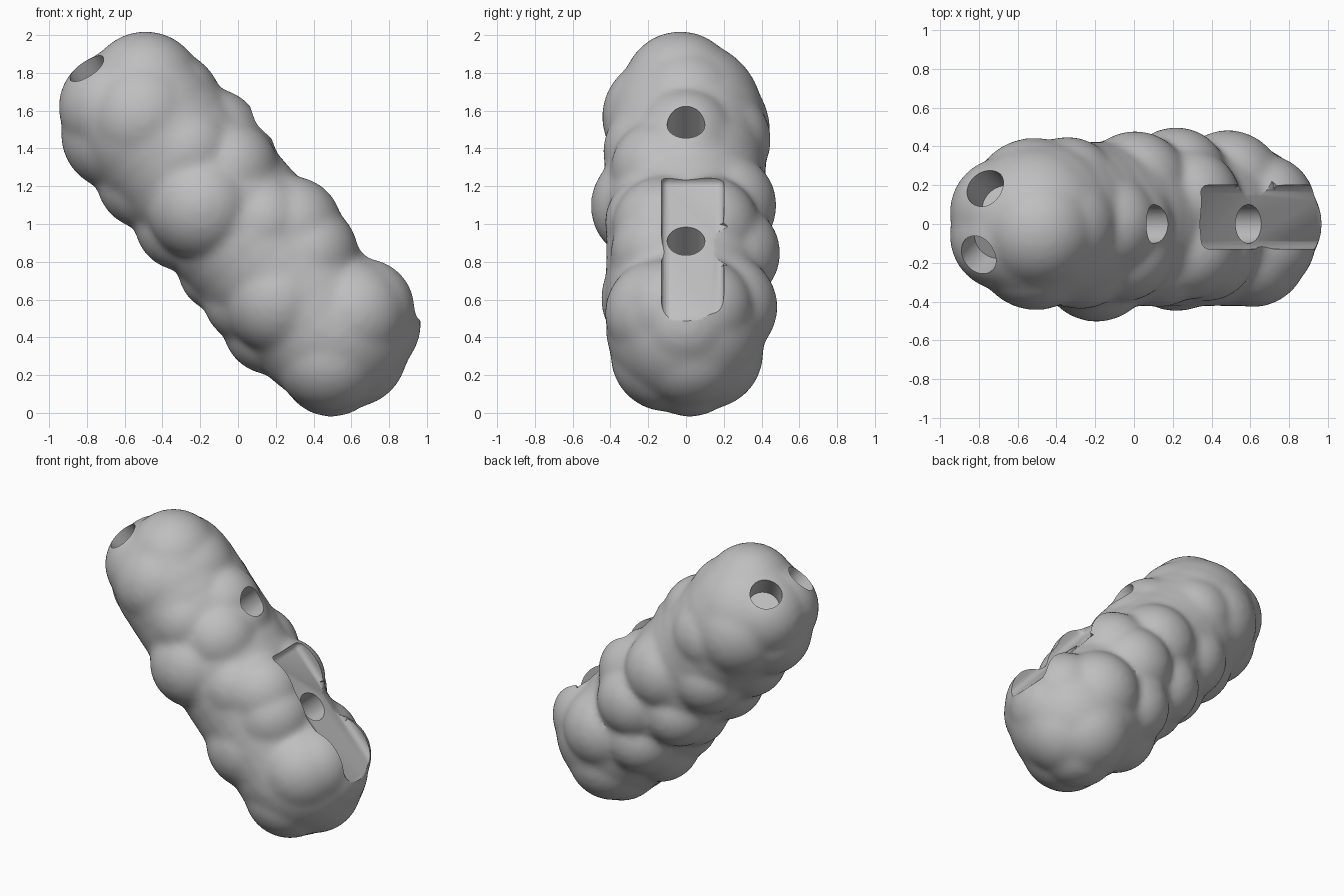
import bpy
import bmesh
from mathutils import Matrix, Vector

if "Cube" in bpy.data.objects:
    bpy.data.objects.remove(bpy.data.objects["Cube"], do_unlink=True)

# Slanted frame: along the body, outward from its upper side, and sideways
ALONG = Vector((0.665, 0, -0.747))
OUT = Vector((0.747, 0, 0.665))
SIDE = Vector((0, 1, 0))
CENTRE = Vector((0, 0, 1))


def place(along, out, side):
    return CENTRE + ALONG * along + OUT * out + SIDE * side


def add_ball(bm, along, out, side, radius):
    bmesh.ops.create_icosphere(bm, subdivisions=4, radius=radius,
                               matrix=Matrix.Translation(place(along, out, side)))


def make_object(name, bm):
    mesh = bpy.data.meshes.new(name)
    bmesh.ops.recalc_face_normals(bm, faces=bm.faces)
    bm.to_mesh(mesh)
    bm.free()
    obj = bpy.data.objects.new(name, mesh)
    bpy.context.collection.objects.link(obj)
    return obj


def apply_modifier(obj, kind, **settings):
    modifier = obj.modifiers.new(kind.title(), kind)
    for key, value in settings.items():
        setattr(modifier, key, value)
    bpy.ops.object.select_all(action="DESELECT")
    bpy.context.view_layer.objects.active = obj
    obj.select_set(True)
    bpy.ops.object.modifier_apply(modifier=modifier.name)


def carve(obj, cutter):
    cutter.hide_render = True
    bpy.context.view_layer.update()
    apply_modifier(obj, "BOOLEAN", operation="DIFFERENCE", solver="EXACT", object=cutter)
    bpy.data.objects.remove(cutter, do_unlink=True)


def round_cutter(name, point, direction, radius, depth):
    # Cylinder sunk below a surface point, reaching well outside it
    reach = 0.3
    axis = Vector(direction).normalized()
    bm = bmesh.new()
    matrix = Matrix.Translation(Vector(point) + axis * (reach - depth) / 2)
    matrix = matrix @ axis.to_track_quat("Z", "Y").to_matrix().to_4x4()
    bmesh.ops.create_cone(bm, cap_ends=True, segments=32, radius1=radius,
                          radius2=radius, depth=reach + depth, matrix=matrix)
    return make_object(name, bm)


# Lumps: along, out, side, radius
top_end_lumps = [
    (-.76, 0, 0, .41), (-.86, .11, -.03, .305), (-.78, -.16, 0, .3),
    (-.72, .12, 0, .31), (-.72, -.05, .12, .325), (-.76, 0, -.13, .315),
]
bottom_end_lumps = [
    (.75, .02, 0, .425), (.89, -.13, .02, .27), (.9, 0, .02, .3),
    (.85, .16, 0, .285),
]
upper_lumps = [(-.43, .2, 0, .265), (-.29, .18, 0, .265)]
lower_lumps = [
    (-.5, -.2, 0, .27), (-.2, -.21, -.03, .26), (.12, -.22, .04, .235),
    (.33, -.2, -.03, .26), (.52, -.22, .03, .265),
]
front_lumps = [
    (-.47, .05, -.17, .27), (-.2, -.08, -.21, .295), (.08, .1, -.17, .26),
    (.44, -.1, -.15, .3), (.36, .17, -.13, .27), (.76, .14, -.14, .29),
    (.84, -.1, -.1, .3), (-.25, .15, -.13, .27),
]
back_lumps = [
    (-.56, .04, .18, .27), (-.3, -.14, .17, .26), (-.07, .07, .2, .28),
    (.08, -.17, .18, .25), (.26, .06, .23, .27), (.45, -.14, .2, .25),
    (.65, .07, .2, .285), (.84, -.08, .11, .3),
]

bm = bmesh.new()
for lump in (top_end_lumps + bottom_end_lumps + upper_lumps + lower_lumps
             + front_lumps + back_lumps):
    add_ball(bm, *lump)
for turn in (-1, 1):
    # Shoulders around the end holes, and rims on both sides of the channel
    add_ball(bm, -.905, -.085, turn * .06, .285)
    add_ball(bm, .2, .2, turn * .12, .27)
    add_ball(bm, .78, .2, turn * .09, .27)
    # Core joining the lumps
    for step in range(-7, 8):
        add_ball(bm, step * .1, -.005, turn * .015, .41)
body = make_object("lumpy_body", bm)
apply_modifier(body, "REMESH", mode="VOXEL", voxel_size=.02)
apply_modifier(body, "SMOOTH", factor=.5, iterations=16)

# Shallow channel along the upper side
bm = bmesh.new()
frame = Matrix((ALONG, OUT, SIDE)).transposed().to_4x4()
matrix = Matrix.Translation(place(.6, .58, .035)) @ frame @ Matrix.Diagonal((1.1, .4, .33, 1))
bmesh.ops.create_cube(bm, size=1, matrix=matrix)
bmesh.ops.bevel(bm, geom=bm.edges[:], offset=.04, segments=4, profile=.5, affect="EDGES")
carve(body, make_object("channel_cutter", bm))
carve(body, round_cutter("channel_bulge_cutter", place(.5, .4, .14), OUT, .16, .015))

# Round holes: two along the upper side, a pair on the upper end
for point in [(.12, 0, 1.54), (.585, 0, .905)]:
    carve(body, round_cutter("side_hole_cutter", point, OUT, .1, .25))
for point, turn in [((-.81, -.17, 1.84), -1), ((-.77, .19, 1.84), 1)]:
    carve(body, round_cutter("end_hole_cutter", point, (-.43, turn * .45, .77), .105, .19))

# Plain grey finish
grey = bpy.data.materials.new("plain_grey")
grey.use_nodes = True
colour = (.52, .52, .52, 1)
grey.diffuse_color = colour
grey.node_tree.nodes["Principled BSDF"].inputs["Base Color"].default_value = colour
body.data.materials.clear()
body.data.materials.append(grey)
for face in body.data.polygons:
    face.material_index = 0
bpy.ops.object.select_all(action="DESELECT")
bpy.context.view_layer.objects.active = body
body.select_set(True)
bpy.ops.object.shade_smooth_by_angle(angle=.7)
